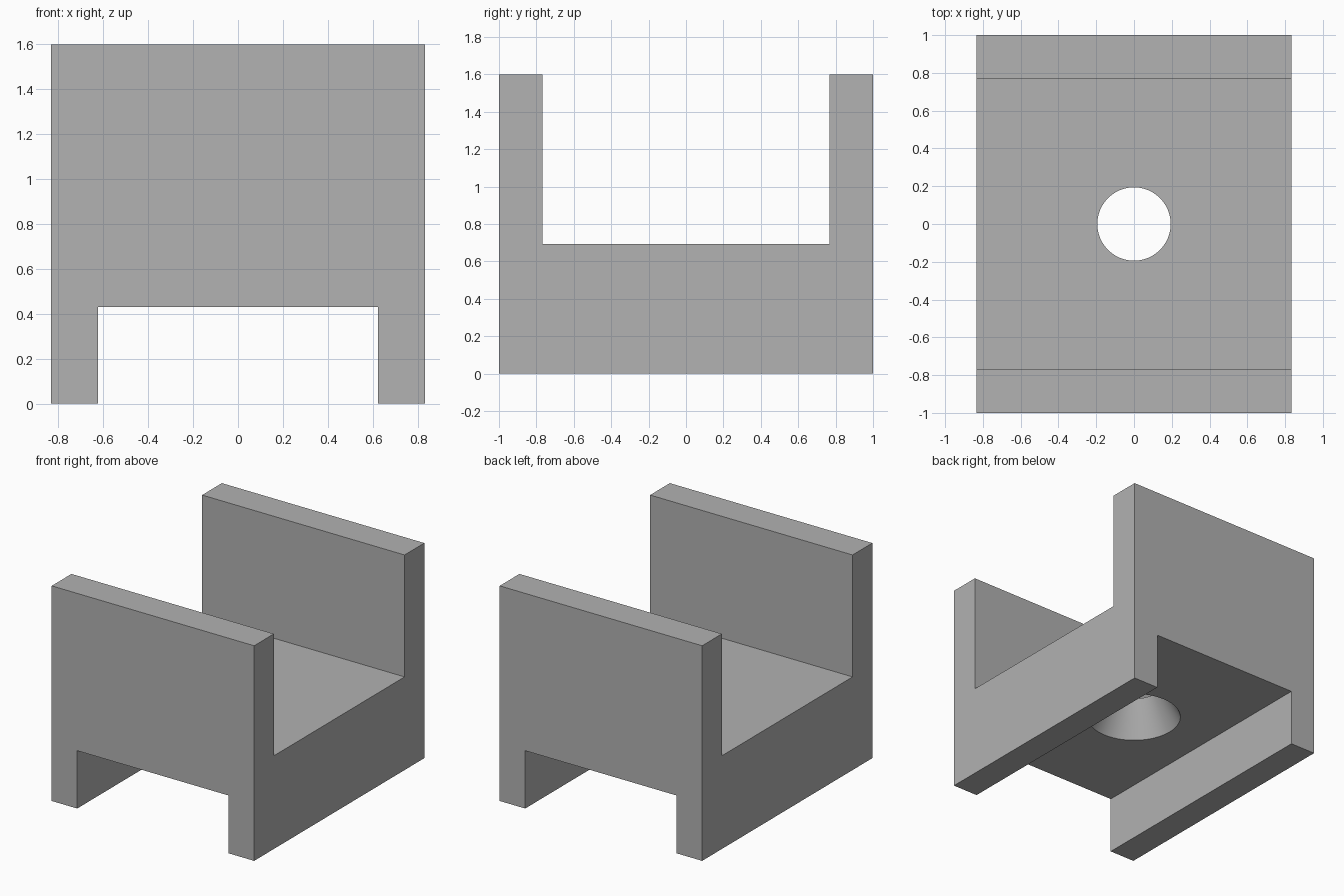
import bpy
import math

if "Cube" in bpy.data.objects:
    bpy.data.objects.remove(bpy.data.objects["Cube"], do_unlink=True)

HALF_X, HALF_Y, HEIGHT = 0.833, 1.0, 1.6
RECESS_X, RECESS_Z = 0.623, 0.43    # channel under the base
SLOT_Y, SLOT_Z = 0.768, 0.693       # slot between the upright walls
HOLE_TOP, HOLE_BOTTOM = 0.194, 0.33
OVER = 0.2                          # cutter overshoot

grey = bpy.data.materials.new("plain grey")
grey.use_nodes = True
colour = (0.445, 0.445, 0.445, 1)
grey.diffuse_color = colour
grey.node_tree.nodes["Principled BSDF"].inputs["Base Color"].default_value = colour


def box(name, hx, hy, z0, z1):
    bpy.ops.mesh.primitive_cube_add(size=2, location=(0, 0, (z0 + z1) / 2))
    ob = bpy.context.object
    ob.name = name
    ob.scale = (hx, hy, (z1 - z0) / 2)
    bpy.ops.object.transform_apply(location=True, rotation=False, scale=True)
    ob.data.materials.append(grey)
    return ob


# Main block
bracket = box("channel_bracket", HALF_X, HALF_Y, 0, HEIGHT)

# Upper slot and lower channel, running at right angles
slot = box("slot_cutter", HALF_X + OVER, SLOT_Y, SLOT_Z, HEIGHT + OVER)
channel = box("channel_cutter", RECESS_X, HALF_Y + OVER, -OVER, RECESS_Z)

# Tapered hole through the web, continuing its slope past both faces
slope = (HOLE_BOTTOM - HOLE_TOP) / (SLOT_Z - RECESS_Z)
extra = 0.1
bpy.ops.mesh.primitive_cone_add(
    vertices=96,
    radius1=HOLE_BOTTOM + slope * extra,
    radius2=HOLE_TOP - slope * extra,
    depth=SLOT_Z - RECESS_Z + 2 * extra,
    location=(0, 0, (SLOT_Z + RECESS_Z) / 2))
hole = bpy.context.object
hole.name = "hole_cutter"
hole.data.materials.append(grey)

# Cut the block, then drop the cutters
bpy.ops.object.select_all(action="DESELECT")
bracket.select_set(True)
bpy.context.view_layer.objects.active = bracket
for cutter in (slot, channel, hole):
    cutter.hide_render = True
    mod = bracket.modifiers.new(cutter.name, "BOOLEAN")
    mod.operation = "DIFFERENCE"
    mod.solver = "EXACT"
    mod.object = cutter
    bpy.ops.object.modifier_apply(modifier=mod.name)
    bpy.data.objects.remove(cutter, do_unlink=True)

bpy.ops.object.shade_smooth_by_angle(angle=math.radians(30))
